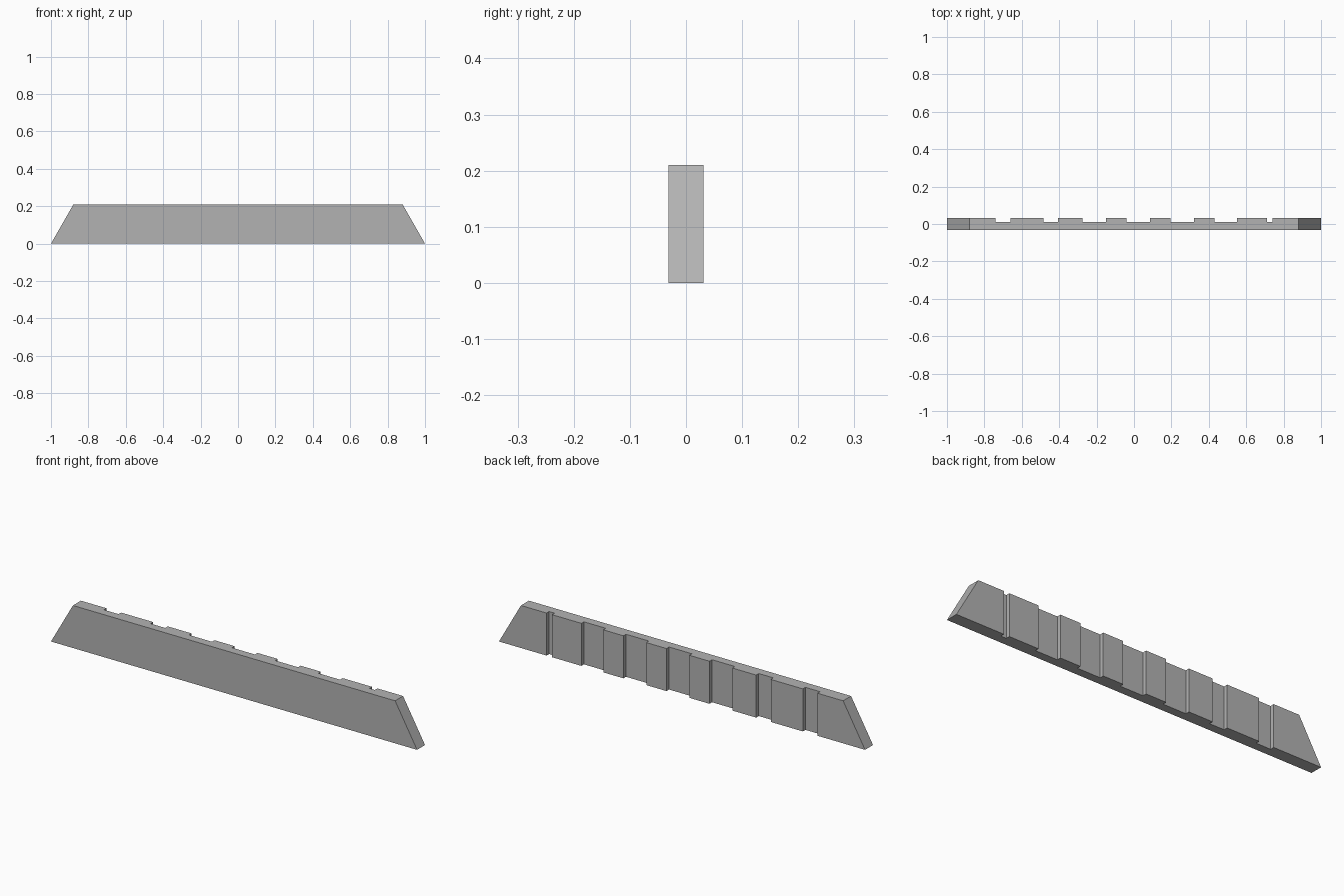
import bpy
import bmesh

if "Cube" in bpy.data.objects:
    bpy.data.objects.remove(bpy.data.objects["Cube"], do_unlink=True)

HALF_DEPTH, GROOVE_Y = 0.031, 0.011
HEIGHT, HALF_LENGTH, END_INSET = 0.21, 1.0, 0.12

# Plain grey material
grey = bpy.data.materials.new("plain_grey")
grey.use_nodes = True
colour = (0.45, 0.45, 0.45, 1)
grey.diffuse_color = colour
grey.node_tree.nodes["Principled BSDF"].inputs["Base Color"].default_value = colour

# Footprint: flat front, back edge notched by grooves (start, end along x)
grooves = [(-0.74, -0.66), (-0.485, -0.405), (-0.275, -0.15), (-0.04, 0.085),
           (0.195, 0.32), (0.43, 0.55), (0.71, 0.74)]
outline = [(-HALF_LENGTH, -HALF_DEPTH), (HALF_LENGTH, -HALF_DEPTH),
           (HALF_LENGTH, HALF_DEPTH)]
for start, end in reversed(grooves):
    outline += [(end, HALF_DEPTH), (end, GROOVE_Y),
                (start, GROOVE_Y), (start, HALF_DEPTH)]
outline.append((-HALF_LENGTH, HALF_DEPTH))

# Extrude the footprint upward, then slope both ends inward
bm = bmesh.new()
base = bm.faces.new([bm.verts.new((x, y, 0)) for x, y in outline])
result = bmesh.ops.extrude_face_region(bm, geom=[base], use_keep_orig=True)
for v in result["geom"]:
    if isinstance(v, bmesh.types.BMVert):
        v.co.z = HEIGHT
        if abs(v.co.x) > HALF_LENGTH - 0.01:
            v.co.x -= END_INSET if v.co.x > 0 else -END_INSET
bmesh.ops.recalc_face_normals(bm, faces=bm.faces)

mesh = bpy.data.meshes.new("grooved_bar")
bm.to_mesh(mesh)
bm.free()
mesh.materials.append(grey)
bar = bpy.data.objects.new("grooved_bar", mesh)
bpy.context.collection.objects.link(bar)
